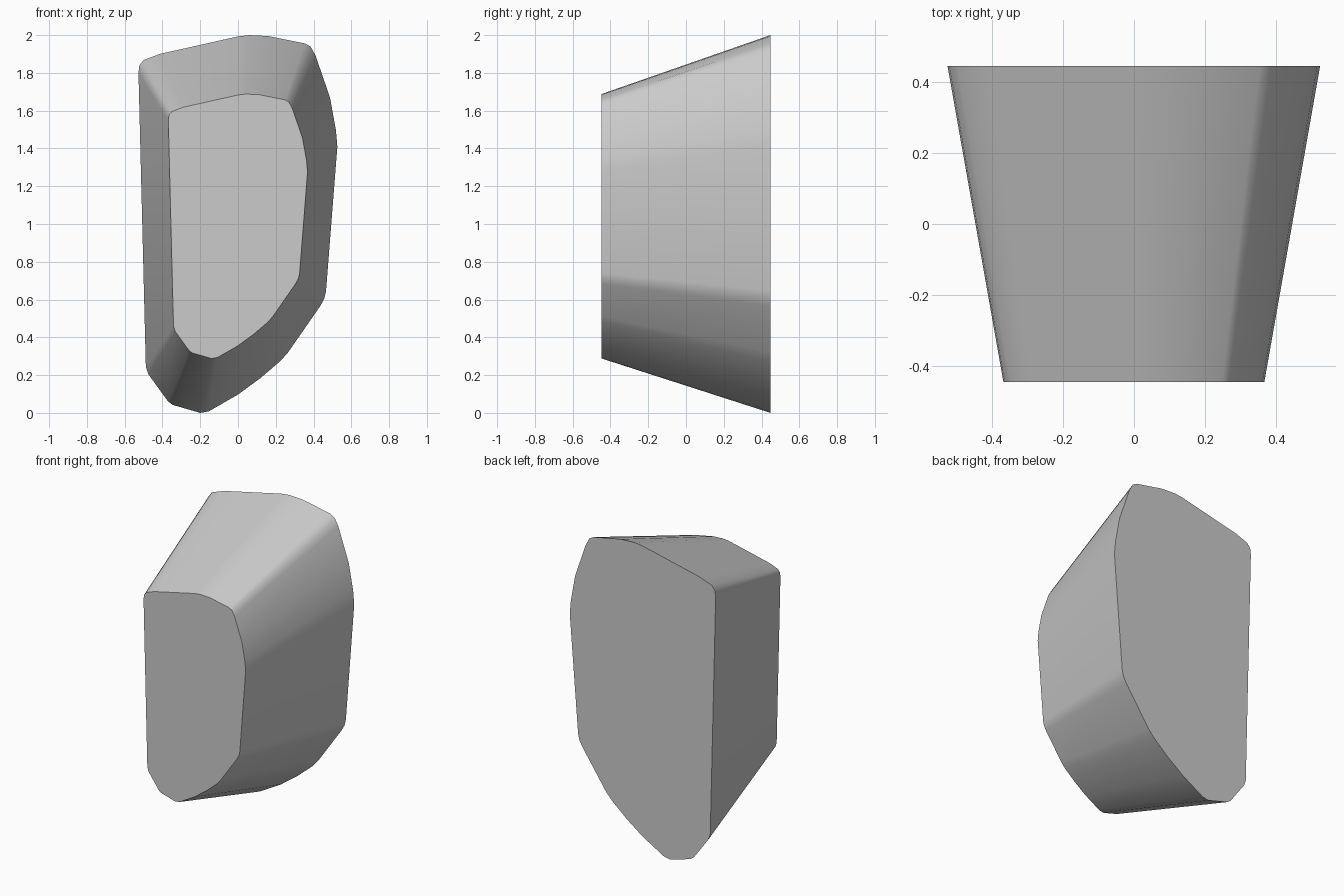
import bpy
import bmesh
import math

if "Cube" in bpy.data.objects:
    bpy.data.objects.remove(bpy.data.objects["Cube"])

# Outline of the large back face as (x, z)
OUTLINE = [
    (-0.527, 1.80), (-0.522, 1.84), (-0.50, 1.868), (-0.415, 1.90),
    (0.0, 1.993), (0.06, 2.0), (0.16, 1.995), (0.355, 1.956), (0.385, 1.938),
    (0.41, 1.893), (0.487, 1.67), (0.518, 1.50), (0.526, 1.41),
    (0.466, 0.645), (0.457, 0.605), (0.435, 0.565), (0.265, 0.32),
    (0.225, 0.275), (0.12, 0.185), (0.0, 0.097), (-0.155, 0.008),
    (-0.20, 0.0), (-0.345, 0.042), (-0.37, 0.06), (-0.475, 0.205),
    (-0.488, 0.245),
]
HALF_DEPTH = 0.447
TAPER = 0.70          # front face size relative to the back face
CENTRE_Z = 0.96       # height the taper shrinks towards

grey = bpy.data.materials.new("light grey")
grey.diffuse_color = (0.6, 0.6, 0.6, 1)
grey.use_nodes = True
grey.node_tree.nodes["Principled BSDF"].inputs["Base Color"].default_value = grey.diffuse_color

# Tapered block: back outline, shrunken front outline, walls between
bm = bmesh.new()
back = [bm.verts.new((x, HALF_DEPTH, z)) for x, z in OUTLINE]
front = [bm.verts.new((x * TAPER, -HALF_DEPTH, CENTRE_Z + (z - CENTRE_Z) * TAPER))
         for x, z in OUTLINE]
bm.faces.new(back)
bm.faces.new(front)
n = len(OUTLINE)
for i in range(n):
    j = (i + 1) % n
    bm.faces.new((back[i], back[j], front[j], front[i]))
bmesh.ops.recalc_face_normals(bm, faces=bm.faces)

mesh = bpy.data.meshes.new("tapered_block")
bm.to_mesh(mesh)
bm.free()
mesh.materials.append(grey)
block = bpy.data.objects.new("tapered_block", mesh)
bpy.context.collection.objects.link(block)

# Soft rounded corners around the wall, crisp rims at both ends
bpy.context.view_layer.objects.active = block
block.select_set(True)
bpy.ops.object.shade_smooth_by_angle(angle=math.radians(35))
